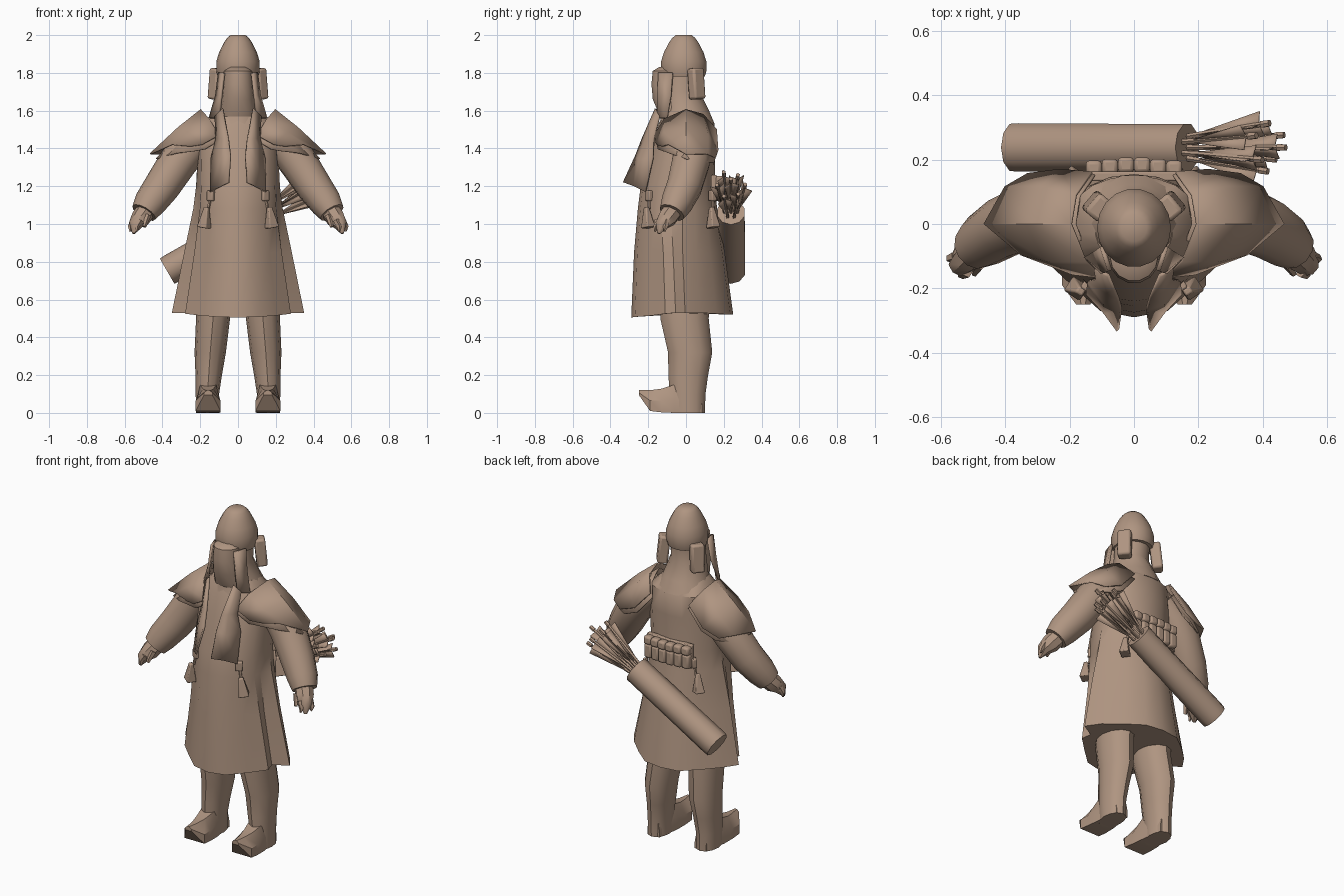
import bpy, bmesh, math, random
from mathutils import Vector, Matrix

if "Cube" in bpy.data.objects:
    bpy.data.objects.remove(bpy.data.objects["Cube"])

random.seed(4)
cloth = bpy.data.materials.new("tan_brown")
cloth.diffuse_color = (0.43, 0.30, 0.22, 1)
cloth.use_nodes = True
cloth.node_tree.nodes["Principled BSDF"].inputs["Base Color"].default_value = cloth.diffuse_color


def make(name, verts, faces, thick=0, angle=40):
    bm = bmesh.new()
    vs = [bm.verts.new(v) for v in verts]
    for f in faces:
        bm.faces.new([vs[i] for i in f])
    bmesh.ops.recalc_face_normals(bm, faces=bm.faces)
    me = bpy.data.meshes.new(name)
    bm.to_mesh(me)
    bm.free()
    me.materials.append(cloth)
    ob = bpy.data.objects.new(name, me)
    bpy.context.collection.objects.link(ob)
    bpy.ops.object.select_all(action='DESELECT')
    bpy.context.view_layer.objects.active = ob
    ob.select_set(True)
    bpy.ops.object.shade_smooth_by_angle(angle=math.radians(angle))
    if thick:
        mod = ob.modifiers.new("thickness", 'SOLIDIFY')
        mod.thickness = thick
        mod.offset = 0
    return ob


def loft(name, rings, closed=True, start=True, end=True, **kw):
    n, m = len(rings[0]), len(rings)
    faces = [(r * n + i, r * n + (i + 1) % n, (r + 1) * n + (i + 1) % n, (r + 1) * n + i)
             for r in range(m - 1) for i in range(n if closed else n - 1)]
    if closed and start:
        faces.append(tuple(range(n)))
    if closed and end:
        faces.append(tuple(range((m - 1) * n, m * n)))
    return make(name, [v for r in rings for v in r], faces, **kw)


def ellipse(cx, cy, z, rx, ry, n=14):
    return [(cx + rx * math.cos(2 * math.pi * i / n), cy + ry * math.sin(2 * math.pi * i / n), z)
            for i in range(n)]


def tube(name, path, n=10, **kw):
    """path: (point, radius) pairs"""
    pts = [Vector(p) for p, _ in path]
    rings = []
    for k, (p, r) in enumerate(path):
        t = (pts[min(k + 1, len(pts) - 1)] - pts[max(k - 1, 0)]).normalized()
        u = t.cross(Vector((0.13, 1, 0.07))).normalized()
        v = t.cross(u)
        rings.append([pts[k] + r * (u * math.cos(a) + v * math.sin(a))
                      for a in [2 * math.pi * i / n for i in range(n)]])
    return loft(name, rings, **kw)


def box(name, loc, size, rot=(0, 0, 0), bevel=0.01, taper=1.0):
    R = Matrix.Rotation(rot[2], 3, 'Z') @ Matrix.Rotation(rot[1], 3, 'Y') @ Matrix.Rotation(rot[0], 3, 'X')
    rings = []
    for sz, k in ((-1, 1), (1, taper)):
        rings.append([Vector(loc) + R @ Vector((sx * size[0] / 2 * k, sy * size[1] / 2 * k, sz * size[2] / 2))
                      for sx, sy in ((-1, -1), (1, -1), (1, 1), (-1, 1))])
    ob = loft(name, rings)
    if bevel:
        mod = ob.modifiers.new("soft", 'BEVEL')
        mod.width, mod.segments = bevel, 2
    return ob


def mirror(p, s):
    return (p[0] * s, p[1], p[2])


# long coat: half sections from front centre to back centre, with a side pleat
def coat_ring(half):
    return half + [mirror(p, -1) for p in half[-2:0:-1]]


hem = [(0, -.29, .505), (.105, -.27, .508), (.2, -.185, .515), (.28, -.11, .525), (.265, -.055, .53),
       (.35, -.005, .53), (.295, .075, .53), (.205, .16, .525), (.11, .235, .52), (0, .25, .52)]
rings = [coat_ring(hem)]
for z, w, f, b, blend in ((.85, .285, -.275, .205, .9), (1.08, .237, -.255, .165, .55), (1.2, .222, -.24, .152, .35),
                          (1.4, .212, -.18, .155, .15), (1.53, .19, -.145, .15, 0), (1.6, .12, -.11, .09, 0)):
    half = []
    for i, h in enumerate(hem):
        a = math.pi * i / 9
        x = w * min(1, 1.06 * math.sin(a)) if 0 < i < 9 else 0
        y = (f + b) / 2 - (b - f) / 2 * math.copysign(abs(math.cos(a)) ** .85, math.cos(a))
        q = (h[0] * w / .35, (f + b) / 2 + (h[1] + .02) * (b - f) / .54)
        half.append((x + (q[0] - x) * blend, y + (q[1] - y) * blend, z))
    rings.append(coat_ring(half))
loft("coat", rings)

# head: cap, scarf and face covering
loft("cap", [ellipse(0, -.012, z, r, r * 1.06, 18) for z, r in
             ((1.78, .107), (1.81, .115), (1.86, .115), (1.91, .1), (1.96, .075), (1.985, .058), (2, .04))], angle=50)
loft("neck_scarf", [ellipse(0, cy, z, rx, ry) for z, cy, rx, ry in
                    ((1.81, -.015, .095, .1), (1.7, -.025, .098, .1), (1.6, -.0, .125, .125),
                     (1.53, .005, .165, .15))])
loft("face_cover", [ellipse(0, cy, z, rx, ry) for z, cy, rx, ry in
                    ((1.83, -.095, .05, .05), (1.81, -.1, .075, .078), (1.74, -.1, .08, .085),
                     (1.66, -.09, .085, .088), (1.57, -.06, .1, .08))])

for s, side in ((-1, "left"), (1, "right")):
    def M(*pts):
        return [mirror(p, s) for p in pts]

    # ear flaps and hanging scarf strips
    box(side + "_ear_flap", mirror((.113, .055, 1.742), s), (.06, .075, .165),
        (0, s * -.1, s * .7), .012)
    loft(side + "_scarf_strip", [M((.075, -.145, 1.8), (.1, -.07, 1.8)), M((.088, -.15, 1.68), (.115, -.08, 1.68)),
                                 M((.1, -.15, 1.56), (.15, -.1, 1.56))], closed=False, thick=.014)
    # pointed lapels standing off the chest
    loft(side + "_lapel", [M((.08, -.16, 1.61), (.1, -.15, 1.59), (.12, -.14, 1.57)),
                           M((.05, -.23, 1.45), (.085, -.21, 1.45), (.115, -.17, 1.45)),
                           M((.04, -.265, 1.36), (.09, -.245, 1.34), (.14, -.175, 1.35)),
                           M((.05, -.33, 1.22), (.09, -.275, 1.2), (.145, -.215, 1.17))],
         closed=False, thick=.012)
    # sleeve, cuff, hand and fingers
    tube(side + "_sleeve", [(mirror(p, s), r) for p, r in
                            (((.17, .03, 1.48), .09), ((.25, .035, 1.41), .1), ((.32, .025, 1.325), .103),
                             ((.405, -.01, 1.195), .096), ((.467, -.05, 1.11), .086), ((.498, -.075, 1.06), .07))], n=12)
    tube(side + "_hand", [(mirror(p, s), r) for p, r in
                          (((.488, -.07, 1.07), .052), ((.516, -.1, 1.03), .052), ((.543, -.13, .995), .036),
                           ((.553, -.145, .95), .008))], n=8)
    for i in range(3):
        a = Vector((.518 + .018 * i, -.15 + .025 * i, 1.02))
        b = a + Vector((.018, -.008, -.035))
        tube(side + "_finger", [(mirror(a, s), .017), (mirror(b, s), .014),
                                (mirror(b + Vector((-.002, -.006, -.025)), s), .005)], n=5)
    tube(side + "_thumb", [(mirror((.478, -.125, 1.045), s), .018), (mirror((.496, -.155, .985), s), .01)], n=5)

    # two-layer shoulder cape
    inner = [(.1, -.165, 1.47), (.15, -.115, 1.555), (.195, 0, 1.605), (.18, .09, 1.58), (.13, .16, 1.5)]
    mid = [(.19, -.155, 1.42), (.26, -.115, 1.485), (.315, 0, 1.51), (.29, .115, 1.475), (.23, .168, 1.39)]
    outer = [(.25, -.125, 1.41), (.35, -.095, 1.42), (.465, .0, 1.37), (.4, .115, 1.37), (.33, .155, 1.35)]
    loft(side + "_shoulder_cape", [M(*inner), M(*mid), M(*outer)], closed=False, thick=.008)
    under = [[(x * .93, y * .95, z - .025 - .02 * (i % 2)) for i, (x, y, z) in enumerate(r)]
             for r in (inner, mid, outer)]
    loft(side + "_shoulder_lining", [M(*r) for r in under], closed=False, thick=.006)

    # trouser leg and boot with turned-up toe
    loft(side + "_leg", [ellipse(s * cx, cy, z, rx, ry, 12) for z, cx, cy, rx, ry in
                         ((.56, .13, -.004, .09, .129), (.5, .132, -.008, .09, .128), (.32, .147, .022, .083, .117),
                          (.2, .155, .012, .07, .105), (.1, .162, .008, .062, .095), (0, .162, .01, .06, .09))])
    loft(side + "_boot", [M((.158 - w, y, lo), (.158 + w, y, lo), (.158 + w, y, (lo + hi) / 2),
                            (.158 + w * top, y, hi), (.158 - w * top, y, hi), (.158 - w, y, (lo + hi) / 2))
                          for y, w, lo, hi, top in ((.085, .04, 0, .08, .8), (-.06, .06, 0, .15, .7),
                                                    (-.13, .064, .003, .128, .45), (-.19, .066, .01, .12, .25),
                                                    (-.25, .022, .095, .12, .3))], angle=30)

    # hanging pouches at front and back
    for y, x in ((-.195, .158), (.14, .165)):
        place = "front" if y < 0 else "back"
        box(side + "_" + place + "_toggle", (s * (x - .015), y, 1.15), (.04, .03, .055), (0, 0, s * .6), .006)
        tube(side + "_" + place + "_cord", [((s * (x - .01), y, 1.13), .008), ((s * x, y, 1.08), .008)], n=5)
        box(side + "_" + place + "_pouch", (s * (x + .015), y - (.01 if y < 0 else 0), 1.035), (.062, .055, .11),
            (0, s * -.15, s * .6), .006, .4)

# pouch row across the back
box("back_belt", (0, .148, 1.19), (.3, .03, .14), bevel=.006)
for i in range(6):
    x = -.125 + .05 * i
    y = .182 - abs(x) * .1
    box("belt_pouch", (x, y, 1.165), (.049, .045, .085), bevel=.012)
    box("belt_pouch_flap", (x, y + .004, 1.23), (.05, .048, .05), bevel=.012)

# slanted quiver with hollow mouth
base, axis = Vector((-.375, .238, .75)), Vector((.866, 0, .5))
mouth = base + axis * .625
tube("quiver", [(base, .077), (base + axis * .03, .079), (mouth, .076), (mouth, .064),
                (mouth - axis * .08, .055)], n=10)

# arrows fanned out of the quiver, each with shaft, broad fletching and nock
for i in range(7):
    a = i * 2 * math.pi / 6
    spread = 0 if i == 6 else 1
    out = Vector((-.5 * math.sin(a), math.cos(a), .866 * math.sin(a))) * spread
    p0 = mouth - axis * .06 + out * .026
    d = (axis + out * .14).normalized()
    length = random.uniform(.33, .41)
    tip = p0 + d * length
    tube("arrow_shaft", [(p0, .009), (tip, .008)], n=5)
    u = d.cross(Vector((0, 1, .2))).normalized()
    for k in range(3):
        w = Matrix.Rotation(k * math.pi * 2 / 3 + a, 3, d) @ u
        q0, q1, q2 = p0 + d * .07, tip - d * .08, tip - d * .03
        make("arrow_fletching", [q0, q1 + w * .036, q2 + w * .045, q2], [(0, 1, 2, 3)], thick=.004)
    tube("arrow_nock", [(tip - d * .02, .012), (tip + d * .01, .011)], n=6)
